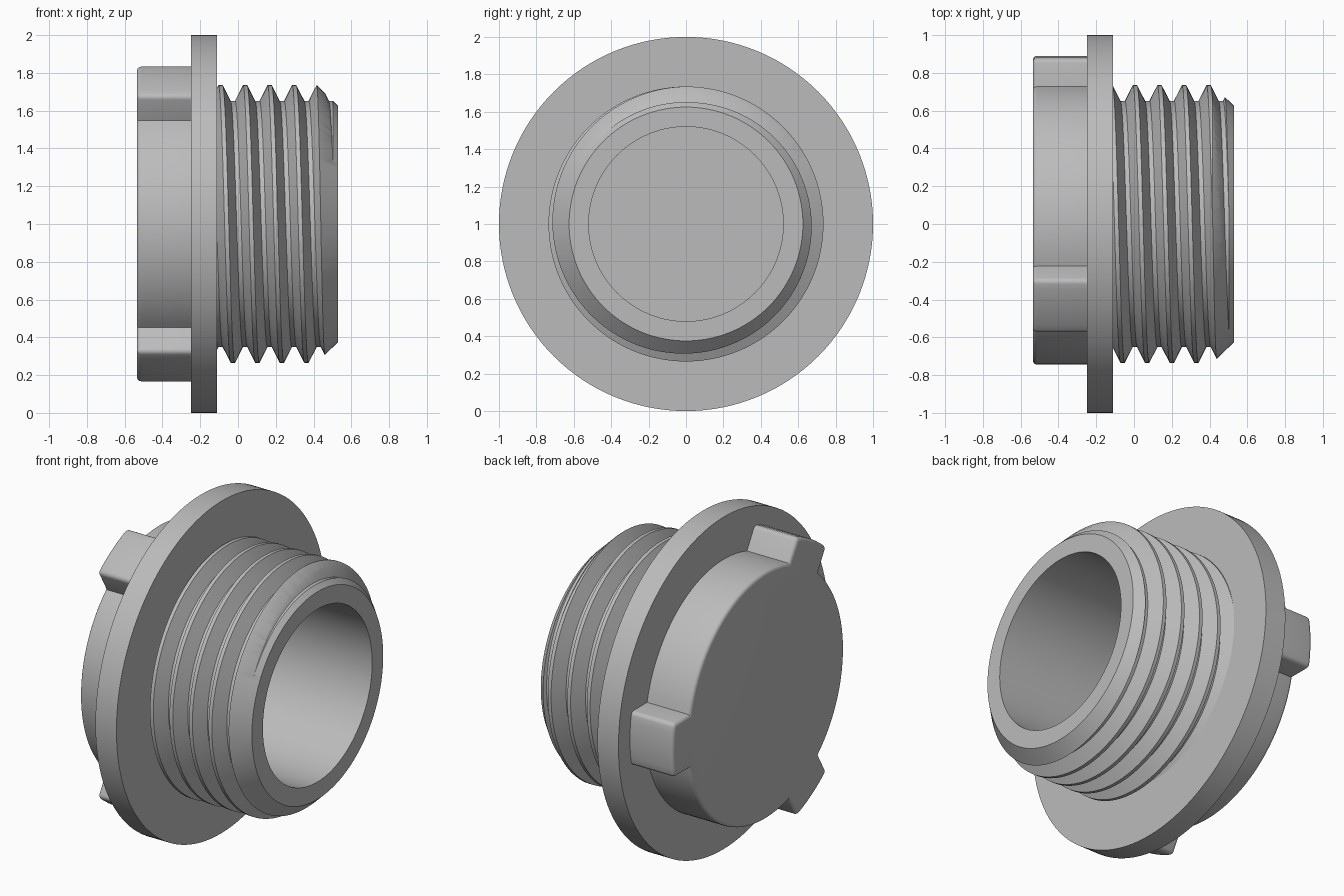
import bpy, bmesh
from math import sin, cos, asin, pi, tau, radians
from mathutils import Vector

cube = bpy.data.objects.get("Cube")
if cube:
    bpy.data.objects.remove(cube, do_unlink=True)

AXIS_Z = 1.0
SIDES = 128

grey = bpy.data.materials.new("plain_grey")
grey.use_nodes = True
grey.diffuse_color = (0.5, 0.5, 0.5, 1)
grey.node_tree.nodes["Principled BSDF"].inputs["Base Color"].default_value = (0.5, 0.5, 0.5, 1)


def polar(x, r, a):
    """Point at distance x along the plug axis, radius r, angle a from +y towards +z."""
    return Vector((x, r * cos(a), AXIS_Z + r * sin(a)))


def make_object(name, bm):
    bmesh.ops.recalc_face_normals(bm, faces=bm.faces)
    mesh = bpy.data.meshes.new(name)
    bm.to_mesh(mesh)
    bm.free()
    mesh.materials.append(grey)
    obj = bpy.data.objects.new(name, mesh)
    bpy.context.collection.objects.link(obj)
    return obj


def smooth(obj):
    bpy.ops.object.select_all(action="DESELECT")
    obj.select_set(True)
    bpy.context.view_layer.objects.active = obj
    bpy.ops.object.shade_smooth_by_angle(angle=radians(25))


def lathe(name, profile):
    """Turn a closed (x, radius) profile around the plug axis."""
    bm = bmesh.new()
    rings = [[bm.verts.new(polar(x, r, tau * i / SIDES)) for i in range(SIDES)]
             for x, r in profile]
    for a, b in zip(rings, rings[1:] + rings[:1]):
        for i in range(SIDES):
            j = (i + 1) % SIDES
            bm.faces.new((a[i], a[j], b[j], b[i]))
    return make_object(name, bm)


# Flange ring
smooth(lathe("flange", [(-0.25, 0.52), (-0.25, 1), (-0.11, 1), (-0.11, 0.52)]))


# Gripping head: round body with three lugs, rounded on the outer rim
def make_head():
    front, back, body_r, lug_r, half = -0.535, -0.25, 0.745, 0.89, 0.162
    lug_a, body_a = asin(half / lug_r), asin(half / body_r)
    outline, corners = [], []
    for k in range(3):
        mid = tau * k / 3
        corners += [len(outline), len(outline) + 6]
        outline += [(lug_r, mid - lug_a + 2 * lug_a * i / 6) for i in range(7)]
        start, span = mid + body_a, tau / 3 - 2 * body_a
        outline += [(body_r, start + span * i / 30) for i in range(31)]
    bm = bmesh.new()
    f = [bm.verts.new(polar(front, r, a)) for r, a in outline]
    b = [bm.verts.new(polar(back, r, a)) for r, a in outline]
    cap = bm.faces.new(f)
    bm.faces.new(b[::-1])
    n = len(outline)
    for i in range(n):
        j = (i + 1) % n
        bm.faces.new((f[i], b[i], b[j], f[j]))
    bmesh.ops.recalc_face_normals(bm, faces=bm.faces)
    edges = list(cap.edges) + [bm.edges.get((f[i], b[i])) for i in corners]
    bmesh.ops.bevel(bm, geom=edges, offset=0.022, segments=4, profile=0.5,
                    affect="EDGES", clamp_overlap=True)
    return make_object("gripping_head", bm)


smooth(make_head())


# Threaded sleeve: one continuous helical skin, trimmed to a chamfered tube
def make_helix():
    pitch, crest, root = 0.13, 0.735, 0.652
    tooth = [(-0.011, crest), (0.011, crest), (0.053, root), (0.077, root)]
    bm = bmesh.new()
    rows = []
    for turn in range(-3, 7):
        for dx, r in tooth:
            rows.append([bm.verts.new(polar(0.005 + dx + pitch * (turn + i / SIDES), r, tau * i / SIDES))
                         for i in range(SIDES)])
    step = len(tooth)
    for k in range(len(rows) - 1):
        for i in range(SIDES):
            if i < SIDES - 1:
                bm.faces.new((rows[k][i], rows[k][i + 1], rows[k + 1][i + 1], rows[k + 1][i]))
            elif k + step + 1 < len(rows):
                bm.faces.new((rows[k][i], rows[k + step][0], rows[k + step + 1][0], rows[k + 1][i]))
    # Close both ends with fans to the axis
    rim = [e for e in bm.edges if e.is_boundary]
    hubs = [bm.verts.new((x, 0, AXIS_Z)) for x in (-0.4, 0.95)]
    for e in rim:
        middle = (e.verts[0].co.x + e.verts[1].co.x) / 2
        bm.faces.new((e.verts[0], e.verts[1], hubs[middle > 0.2]))
    return make_object("threaded_sleeve", bm)


sleeve = make_helix()
blank = lathe("sleeve_blank", [(-0.11, 0.52), (-0.11, 0.8), (0.35, 0.8), (0.53, 0.625), (0.53, 0.52)])
blank.hide_render = True
trim = sleeve.modifiers.new("trim", "BOOLEAN")
trim.operation = "INTERSECT"
trim.solver = "EXACT"
trim.object = blank
bpy.context.view_layer.update()
trimmed = bpy.data.meshes.new_from_object(sleeve.evaluated_get(bpy.context.evaluated_depsgraph_get()))
sleeve.modifiers.clear()
sleeve.data = trimmed
bpy.data.objects.remove(blank, do_unlink=True)
smooth(sleeve)
